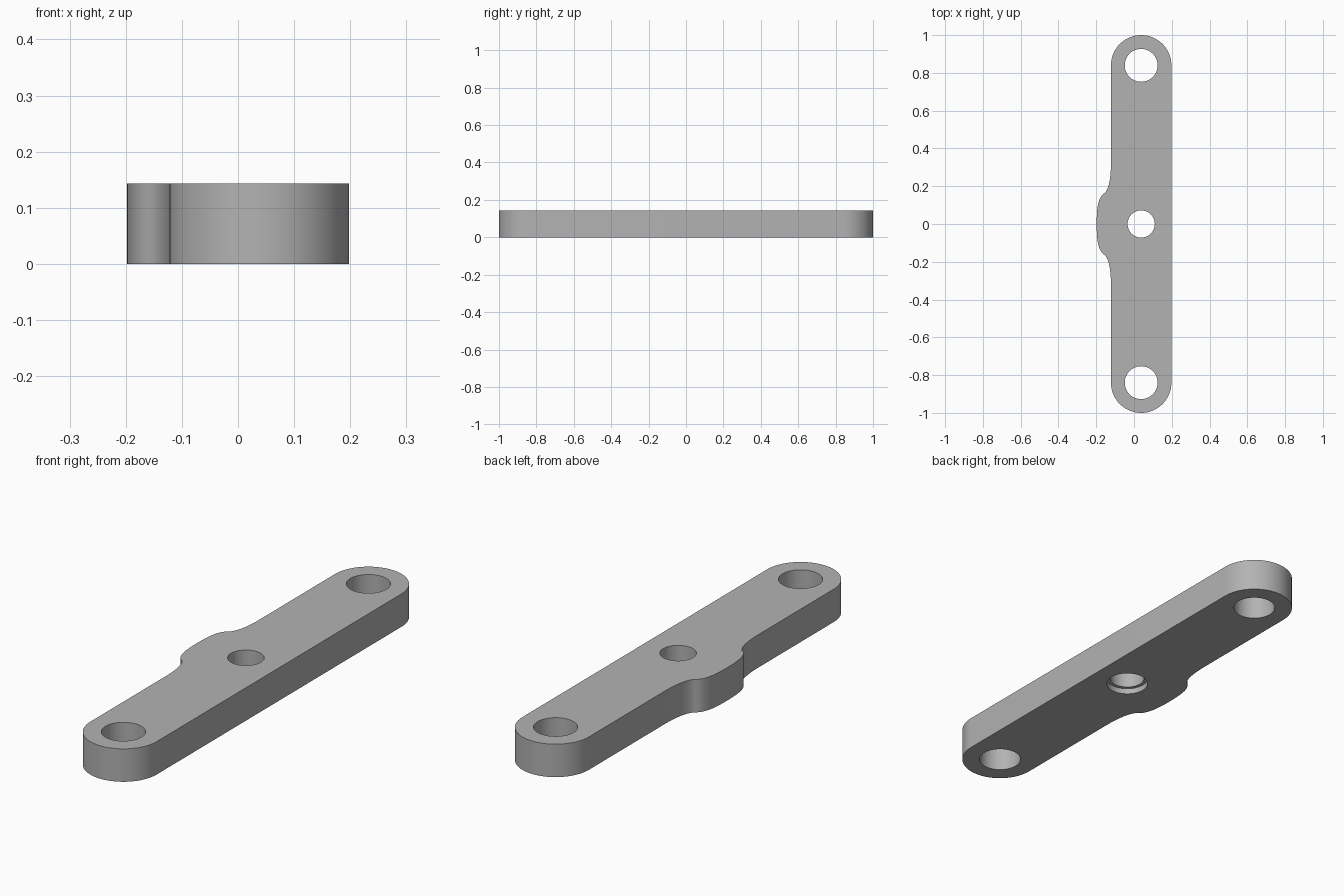
import bpy, bmesh, math
from mathutils import Vector
from mathutils.geometry import interpolate_bezier

if "Cube" in bpy.data.objects:
    bpy.data.objects.remove(bpy.data.objects["Cube"])

HEIGHT, CX, R, END_Y = 0.143, 0.038, 0.16, 0.84

steel = bpy.data.materials.new("steel grey")
steel.diffuse_color = (0.45, 0.45, 0.45, 1)
steel.use_nodes = True
steel.node_tree.nodes["Principled BSDF"].inputs["Base Color"].default_value = steel.diffuse_color


def prism(name, outline, z0, z1):
    """Extrude a closed outline from z0 to z1."""
    bm = bmesh.new()
    face = bm.faces.new([bm.verts.new((x, y, z0)) for x, y in outline])
    ext = bmesh.ops.extrude_face_region(bm, geom=[face])
    verts = [v for v in ext["geom"] if isinstance(v, bmesh.types.BMVert)]
    bmesh.ops.translate(bm, verts=verts, vec=(0, 0, z1 - z0))
    bmesh.ops.recalc_face_normals(bm, faces=bm.faces)
    mesh = bpy.data.meshes.new(name)
    bm.to_mesh(mesh)
    bm.free()
    obj = bpy.data.objects.new(name, mesh)
    bpy.context.collection.objects.link(obj)
    return obj


def arc(cy, radius, a0, a1, n):
    angles = [math.radians(a0 + (a1 - a0) * i / n) for i in range(n + 1)]
    return [(CX + radius * math.cos(a), cy + radius * math.sin(a)) for a in angles]


# half of the side lobe: concave fillet, then convex shoulder, then shallow crown
curves = [
    [(-0.122, 0.31), (-0.123, 0.25), (-0.132, 0.18), (-0.158, 0.162)],
    [(-0.158, 0.162), (-0.186, 0.143), (-0.198, 0.10), (-0.198, 0.0)],
]
lobe = []
for c in curves:
    pts = interpolate_bezier(*[Vector((x, y, 0)) for x, y in c], 11)
    lobe += [(p.x, p.y) for p in pts][1 if lobe else 0:]
lobe += [(x, -y) for x, y in reversed(lobe[:-1])]

# bar with rounded ends and the lobe on its left side
outline = arc(END_Y, R, 0, 180, 32) + lobe + arc(-END_Y, R, 180, 360, 32)
bar = prism("lever_bar", outline, 0, HEIGHT)
bar.data.materials.append(steel)

# end holes, pivot hole and the shallow recess beneath it
holes = [
    ("end_hole_back", END_Y, 0.087, HEIGHT + 0.1),
    ("end_hole_front", -END_Y, 0.087, HEIGHT + 0.1),
    ("pivot_hole", 0, 0.072, HEIGHT + 0.1),
    ("pivot_recess", 0, 0.087, 0.025),
]
for name, y, radius, top in holes:
    cutter = prism(name, arc(y, radius, 0, 360, 48)[:-1], -0.1, top)
    cutter.hide_render = True
    mod = bar.modifiers.new(name, "BOOLEAN")
    mod.operation, mod.solver, mod.object = "DIFFERENCE", "EXACT", cutter

# bake the cuts, remove the cutters and smooth the round walls
bpy.context.view_layer.update()
cut = bpy.data.meshes.new_from_object(
    bar.evaluated_get(bpy.context.evaluated_depsgraph_get()))
bar.modifiers.clear()
bar.data = cut
cut.materials.clear()
cut.materials.append(steel)
for poly in cut.polygons:
    poly.material_index = 0
for name, *_ in holes:
    bpy.data.objects.remove(bpy.data.objects[name])
bpy.context.view_layer.objects.active = bar
bar.select_set(True)
bpy.ops.object.shade_smooth_by_angle(angle=math.radians(35))
